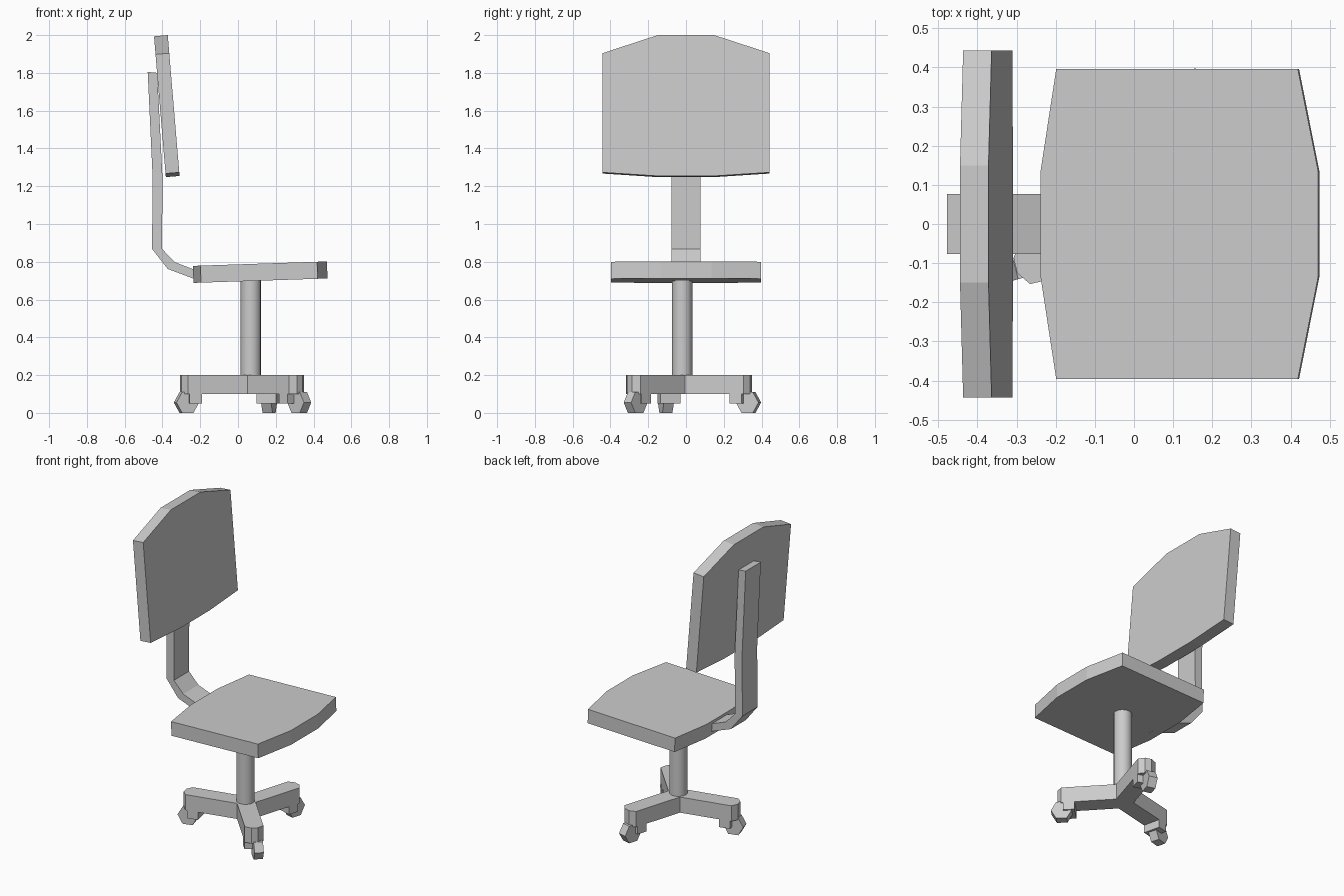
import bpy, bmesh
from math import radians, cos, sin
from mathutils import Vector

if "Cube" in bpy.data.objects:
    bpy.data.objects.remove(bpy.data.objects["Cube"])

X, Y, Z = Vector((1, 0, 0)), Vector((0, 1, 0)), Vector((0, 0, 1))


def prism(name, pts, u, v, depth, centre, tilt=0.0):
    """Extrude a flat outline (in axes u, v) symmetrically along u x v."""
    bm = bmesh.new()
    w = u.cross(v).normalized()
    face = bm.faces.new([bm.verts.new(u * a + v * b - w * depth / 2) for a, b in pts])
    new = bmesh.ops.extrude_face_region(bm, geom=[face])["geom"]
    verts = [g for g in new if isinstance(g, bmesh.types.BMVert)]
    bmesh.ops.translate(bm, verts=verts, vec=w * depth)
    bmesh.ops.recalc_face_normals(bm, faces=bm.faces[:])
    me = bpy.data.meshes.new(name)
    bm.to_mesh(me)
    bm.free()
    ob = bpy.data.objects.new(name, me)
    ob.location = centre
    ob.rotation_euler.y = tilt
    bpy.context.collection.objects.link(ob)
    return ob


# Seat cushion: bowed front and rear edges, slightly tilted
half = [(-0.355, 0.135), (-0.315, 0.396), (0.303, 0.396), (0.355, 0.135)]
prism("seat", half + [(x, -y) for x, y in reversed(half)],
      X, Y, 0.09, (0.1175, 0, 0.745), radians(-1.9))

# Backrest: bowed top and bottom edges, reclined
half = [(0.15, 0.374), (0.443, 0.278), (0.443, -0.355), (0.15, -0.374)]
prism("backrest", half + [(-y, z) for y, z in reversed(half)],
      Y, Z, 0.073, (-0.377, 0, 1.624), radians(-4.8))

# Bent support bar joining seat and backrest
outer = [(-0.478, 1.805), (-0.452, 1.25), (-0.455, 0.868), (-0.372, 0.762), (-0.18, 0.69)]
inner = [(-0.17, 0.735), (-0.335, 0.798), (-0.402, 0.868), (-0.4, 1.25), (-0.428, 1.8)]
prism("support_bar", outer + inner, X, Z, 0.154, (0, 0, 0))

# Central column
CX, CY = 0.068, -0.02
bpy.ops.mesh.primitive_cylinder_add(vertices=16, radius=0.054, depth=0.56,
                                    location=(CX, CY, 0.44))
bpy.context.object.name = "column"
bpy.ops.object.shade_smooth_by_angle(angle=radians(40))

# Three-legged base outline, with a caster bracket and wheel per leg
HW = 0.055
outline = []
for i in range(3):
    a = radians(73 + 120 * i)
    r = X * cos(a) + Y * sin(a)
    t = Z.cross(r)
    leg = [(HW / 0.866 * 0.5, -HW), (0.355, -HW), (0.381, -0.02),
           (0.381, 0.02), (0.355, HW)]
    outline += [(r * p + t * q).to_2d()[:] for p, q in leg]
    prism(f"caster_bracket_{i + 1}",
          [(0.278, -HW), (0.345, -HW), (0.345, HW), (0.278, HW)],
          r, t, 0.06, (CX, CY, 0.08))
    b = a + radians(2)
    rw = X * cos(b) + Y * sin(b)
    hexagon = [(0.062 * cos(radians(60 * k)), 0.0635 * sin(radians(60 * k))) for k in range(6)]
    prism(f"caster_wheel_{i + 1}", hexagon, rw, Z, 0.055,
          Vector((CX + 0.004, CY + 0.006, 0.055)) + rw * 0.357)
prism("leg_base", outline, X, Y, 0.1, (CX, CY, 0.15))
